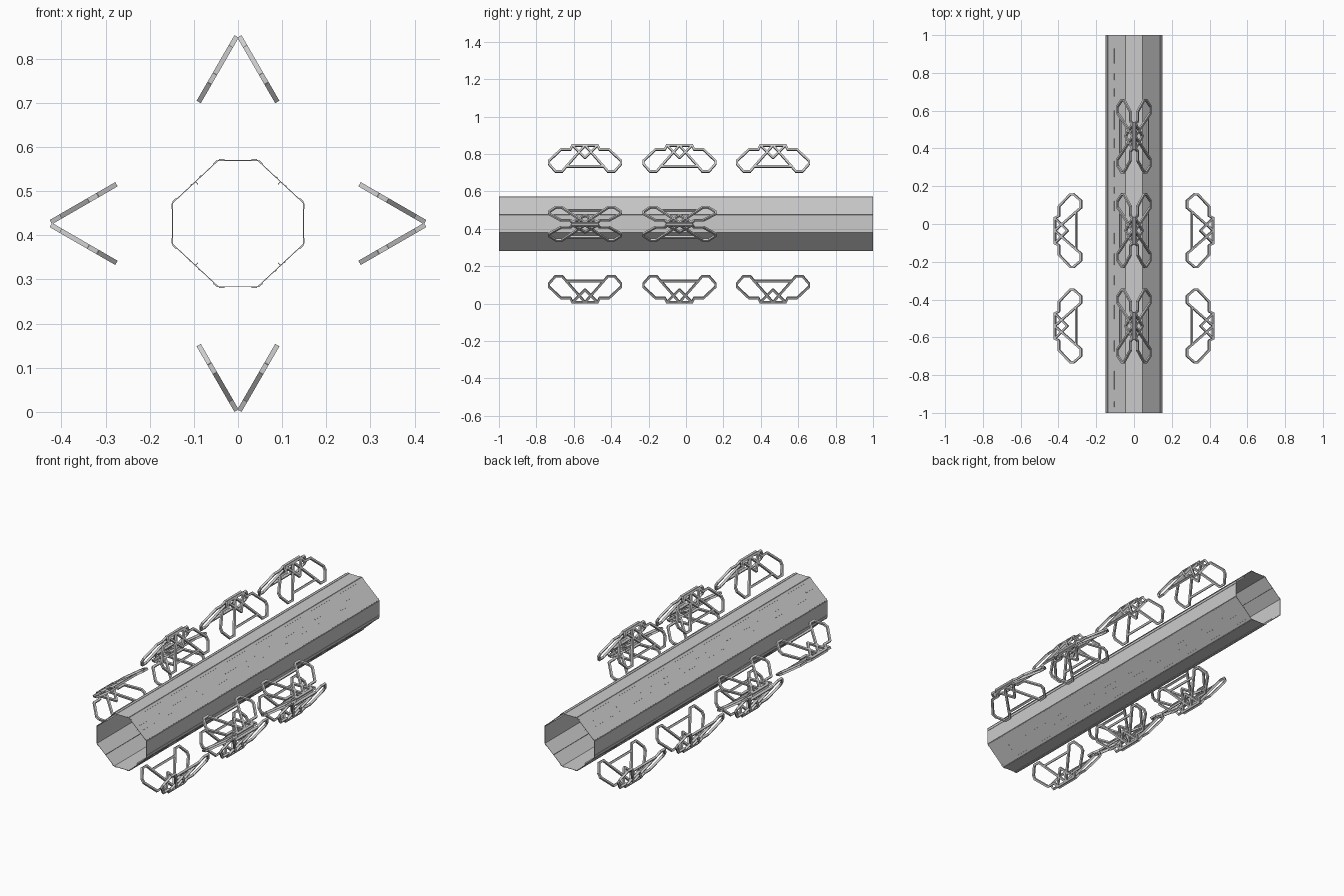
import bpy, bmesh, math, random
from mathutils import Vector, Matrix

if "Cube" in bpy.data.objects:
    bpy.data.objects.remove(bpy.data.objects["Cube"])

random.seed(4)
CZ = 0.4265          # height of the central axis
BAR = 0.011          # square section of the frame bars


def finish(bm, name):
    bmesh.ops.recalc_face_normals(bm, faces=bm.faces[:])
    me = bpy.data.meshes.new(name)
    bm.to_mesh(me)
    bm.free()
    ob = bpy.data.objects.new(name, me)
    bpy.context.collection.objects.link(ob)
    return ob


def box(bm, origin, ax, ay, az, size):
    m = Matrix((ax, ay, az)).transposed().to_4x4()
    m.translation = origin
    bmesh.ops.create_cube(bm, size=1, matrix=m @ Matrix.Diagonal((*size, 1)))


# octagonal open tube
quarter = [(0.149, 0.047), (0.045, 0.144)]
ring = (quarter + [(-x, z) for x, z in reversed(quarter)]
        + [(-x, -z) for x, z in quarter]
        + [(x, -z) for x, z in reversed(quarter)])
bm = bmesh.new()
front = [bm.verts.new((x, -1, CZ + z)) for x, z in ring]
back = [bm.verts.new((x, 1, CZ + z)) for x, z in ring]
for i in range(8):
    j = (i + 1) % 8
    bm.faces.new((front[i], front[j], back[j], back[i]))
tube = finish(bm, "octagonal_tube")
mod = tube.modifiers.new("wall", 'SOLIDIFY')
mod.thickness = 0.002
mod.offset = -1

# long trim strips beside every tube corner, and inner stiffeners
Y = Vector((0, 1, 0))
trim = bmesh.new()
stiff = bmesh.new()
dash = bmesh.new()
for i in range(8):
    a = Vector((ring[i][0], 0, CZ + ring[i][1]))
    b = Vector((ring[(i + 1) % 8][0], 0, CZ + ring[(i + 1) % 8][1]))
    t = (b - a).normalized()
    n = t.cross(Y)
    if n.dot(a - Vector((0, 0, CZ))) < 0:
        n = -n
    for p in (a + t * 0.008, b - t * 0.008):
        box(trim, p + n * 0.0005, t, Y, n, (0.012, 2, 0.003))
    mid = (a + b) / 2
    if abs(t.x) > 0.1 and abs(t.z) > 0.1:
        box(stiff, mid - n * 0.005, t, Y, n, (0.002, 2, 0.008))
        # broken rows of small raised panels on the sloping faces
        for off in (-0.016, 0.012):
            y = -0.97
            while y < 0.86:
                ln = random.uniform(0.03, 0.1)
                box(dash, mid + t * off + Y * (y + ln / 2) + n * 0.0005,
                    t, Y, n, (0.004, ln, 0.002))
                y += ln + random.uniform(0.04, 0.12)
finish(trim, "tube_corner_trim")
finish(stiff, "tube_inner_stiffeners")
finish(dash, "tube_surface_panels")

# one bar frame: (distance along tube, drop from outer edge)
half = [(0.067, 0), (0.078, 0.022), (0.128, 0.022), (0.192, 0.082), (0.192, 0.1),
        (0.158, 0.139), (0.122, 0.139), (0.1, 0.113)]
outline = half + [(-u, d) for u, d in reversed(half)]
bars = list(zip(outline, outline[1:] + outline[:1]))
for s in (1, -1):
    bars += [((s * 0.1, 0.113), (0, 0)), ((s * 0.067, 0), (0, 0.067))]


def frame_pair(name, yc, angle):
    """Two bar frames meeting in a V, turned about the tube axis."""
    bm = bmesh.new()
    for s in (1, -1):
        down = Vector((s * 0.5, 0, -math.cos(math.pi / 6)))
        top = Vector((s * 0.006, yc, CZ - 0.0075))
        n = down.cross(Y).normalized()

        def place(p):
            return top + Y * p[0] + down * (p[1] / math.cos(math.pi / 6))

        for p, q in bars:
            a, b = place(p), place(q)
            d = (b - a).normalized()
            box(bm, (a + b) / 2, d, n.cross(d), n, ((b - a).length + BAR * 0.45, BAR, BAR))
    bmesh.ops.transform(bm, verts=bm.verts[:],
                        matrix=Matrix.Translation((0, 0, CZ)) @ Matrix.Rotation(angle, 4, 'Y'))
    finish(bm, name)


# three pairs above and below, two on each side
stations = (-0.54, -0.035, 0.465)
for k, side in enumerate(("top", "right", "bottom", "left")):
    for y in stations[:3 if k % 2 == 0 else 2]:
        frame_pair(side + "_bar_frame", y, k * math.pi / 2)
